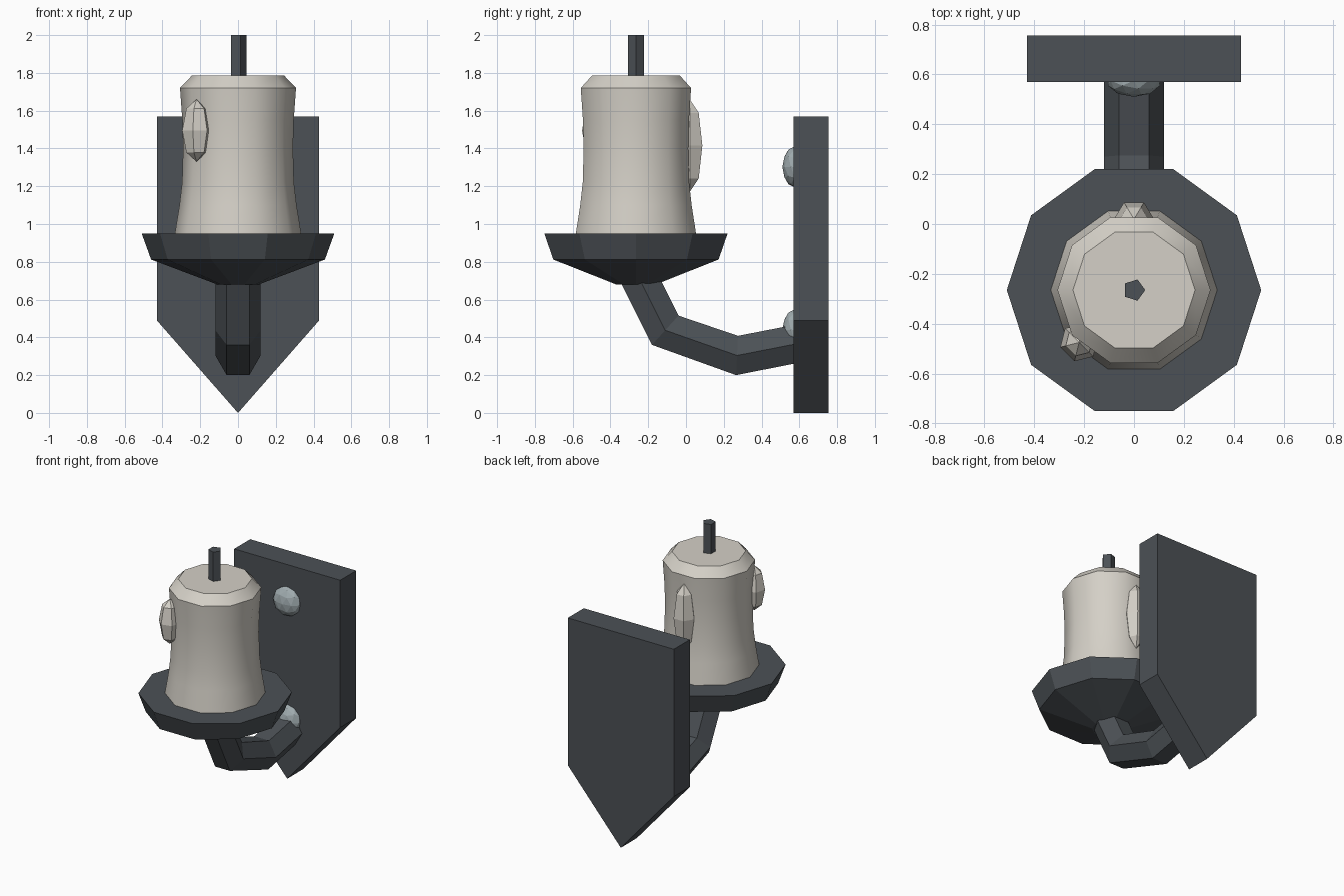
import bpy, bmesh, math
from mathutils import Vector

if "Cube" in bpy.data.objects:
    bpy.data.objects.remove(bpy.data.objects["Cube"])

CY = -0.265  # candle axis


def material(name, rgb):
    m = bpy.data.materials.new(name)
    m.diffuse_color = (*rgb, 1)
    m.use_nodes = True
    m.node_tree.nodes["Principled BSDF"].inputs["Base Color"].default_value = m.diffuse_color
    return m


IRON = material("dark iron", (0.072, 0.082, 0.092))
WAX = material("pale wax", (0.66, 0.63, 0.57))
STEEL = material("rivet steel", (0.36, 0.42, 0.44))


def loft(name, rings, mat, smooth=None):
    """Skin a list of equal-length point rings and cap both ends."""
    bm = bmesh.new()
    vs = [[bm.verts.new(p) for p in r] for r in rings]
    n = len(vs[0])
    for a, b in zip(vs, vs[1:]):
        for i in range(n):
            j = (i + 1) % n
            bm.faces.new((a[i], a[j], b[j], b[i]))
    bm.faces.new(vs[0][::-1])
    bm.faces.new(vs[-1])
    bmesh.ops.recalc_face_normals(bm, faces=bm.faces)
    me = bpy.data.meshes.new(name)
    bm.to_mesh(me)
    bm.free()
    me.materials.append(mat)
    ob = bpy.data.objects.new(name, me)
    bpy.context.collection.objects.link(ob)
    if smooth:
        shade(ob, smooth)
    return ob


def shade(ob, angle):
    bpy.ops.object.select_all(action='DESELECT')
    bpy.context.view_layer.objects.active = ob
    ob.select_set(True)
    bpy.ops.object.shade_smooth_by_angle(angle=math.radians(angle))


def turned(name, profile, sides, mat, smooth=None):
    """Polygonal lathe around the candle axis; profile is (radius, z)."""
    rings = [[(r * math.cos(math.tau * i / sides),
               CY + r * math.sin(math.tau * i / sides), z)
              for i in range(sides)] for r, z in profile]
    return loft(name, rings, mat, smooth)


def finish(ob, name, mat):
    ob.name = ob.data.name = name
    ob.data.materials.append(mat)


# Wall plate with pointed bottom
outline = [(-0.43, 1.57), (-0.43, 0.49), (0, 0.0), (0.43, 0.49), (0.43, 1.57)]
loft("wall_plate", [[(x, y, z) for x, z in outline] for y in (0.57, 0.755)], IRON)

# Bent hexagonal arm: (lower y, z), (upper y, z) at each joint
joints = [((0.62, 0.27), (0.62, 0.475)),
          ((0.265, 0.20), (0.275, 0.408)),
          ((-0.18, 0.36), (-0.04, 0.515)),
          ((-0.355, 0.71), (-0.16, 0.755))]
rings = []
for lo, up in joints:
    mid = ((lo[0] + up[0]) / 2, (lo[1] + up[1]) / 2)
    rings.append([(-0.06, *lo), (0.06, *lo), (0.12, *mid),
                  (0.06, *up), (-0.06, *up), (-0.12, *mid)])
loft("arm", rings, IRON)

# Drip dish, candle and wick
turned("dish", [(0.11, 0.68), (0.46, 0.812), (0.51, 0.95)], 10, IRON)
turned("candle", [(0.335, 0.94), (0.332, 0.965), (0.31, 1.10), (0.296, 1.22),
                  (0.291, 1.40), (0.295, 1.55), (0.307, 1.72), (0.245, 1.785)],
       10, WAX, 40)
turned("wick", [(0.045, 1.77), (0.045, 2.0)], 5, IRON)

# Wax drips
for name, loc, h, rot in (("wax_drip_back", (0, 0.02, 1.415), 0.245, 90),
                          ("wax_drip_front", (-0.22, -0.475, 1.495), 0.165, 225)):
    bpy.ops.mesh.primitive_uv_sphere_add(segments=6, ring_count=4, radius=1, location=loc,
                                         rotation=(0, 0, math.radians(rot)))
    ob = bpy.context.object
    ob.scale = (0.077, 0.08, h)
    finish(ob, name, WAX)

# Rivets
for name, z in (("rivet_upper", 1.302), ("rivet_lower", 0.44)):
    bpy.ops.mesh.primitive_ico_sphere_add(subdivisions=2, radius=1, location=(0, 0.575, z))
    ob = bpy.context.object
    ob.scale = (0.11, 0.065, 0.108)
    finish(ob, name, STEEL)
